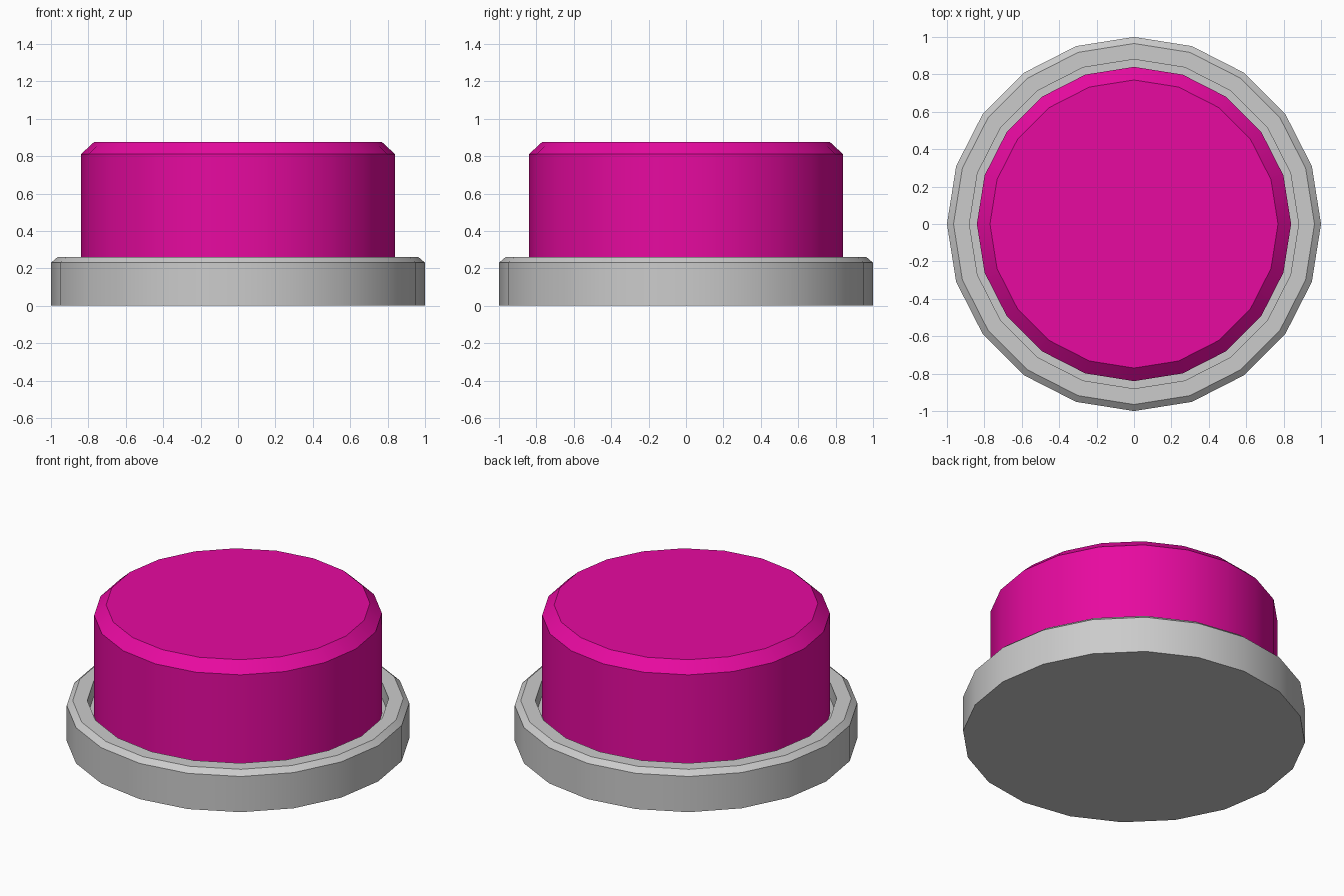
import bpy, bmesh, math

if "Cube" in bpy.data.objects:
    bpy.data.objects.remove(bpy.data.objects["Cube"])

SIDES = 20

def lathe(name, profile, color=None):
    """Revolve (radius, z) points around z, bottom to top, and cap both ends."""
    bm = bmesh.new()
    rings = []
    for r, z in profile:
        rings.append([bm.verts.new((r * math.cos(2 * math.pi * i / SIDES),
                                    r * math.sin(2 * math.pi * i / SIDES), z))
                      for i in range(SIDES)])
    for a, b in zip(rings, rings[1:]):
        for i in range(SIDES):
            j = (i + 1) % SIDES
            bm.faces.new((a[i], a[j], b[j], b[i]))
    bm.faces.new(rings[0][::-1])
    bm.faces.new(rings[-1])
    mesh = bpy.data.meshes.new(name)
    bm.to_mesh(mesh)
    bm.free()
    obj = bpy.data.objects.new(name, mesh)
    bpy.context.collection.objects.link(obj)
    if color:
        mat = bpy.data.materials.new(name + "_color")
        mat.diffuse_color = color
        mat.use_nodes = True
        mat.node_tree.nodes["Principled BSDF"].inputs["Base Color"].default_value = mat.diffuse_color
        mesh.materials.append(mat)
    bpy.ops.object.select_all(action='DESELECT')
    obj.select_set(True)
    bpy.context.view_layer.objects.active = obj
    bpy.ops.object.shade_smooth_by_angle(angle=math.radians(30))
    return obj

# Base ring with bevelled rim and a recessed well for the button
lathe("base", [(1, 0), (1, 0.23), (0.965, 0.26), (0.88, 0.26), (0.88, 0.16)])

# Push button with chamfered top, sitting in the well
lathe("button", [(0.84, 0.16), (0.84, 0.81), (0.77, 0.875)],
      (0.8, 0.003, 0.35, 1))
